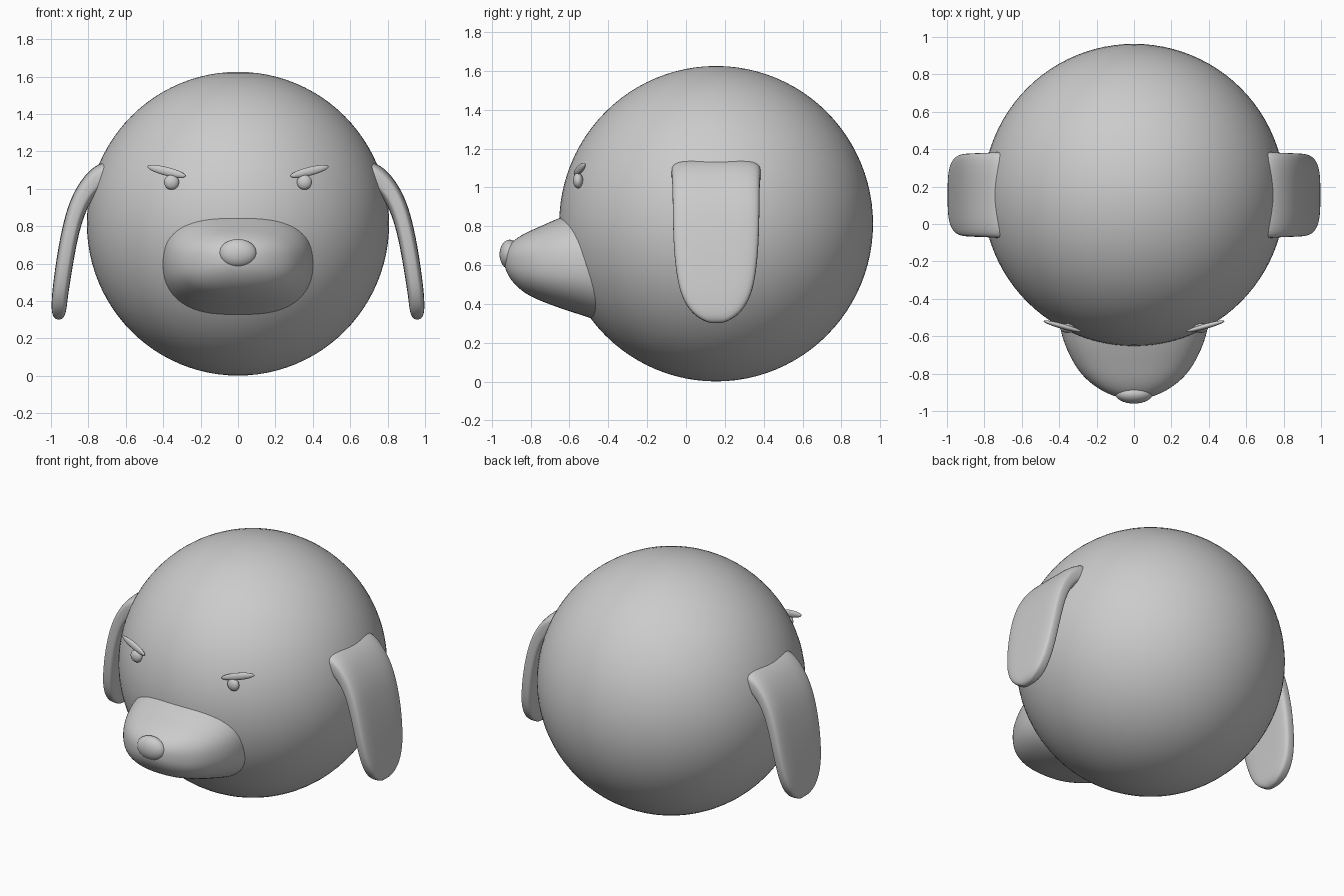
import bpy, bmesh
from math import sin, cos, pi, copysign
from mathutils import Vector, Matrix

if "Cube" in bpy.data.objects:
    bpy.data.objects.remove(bpy.data.objects["Cube"])


def finish(name, bm, mirror=False, subdiv=0):
    bmesh.ops.recalc_face_normals(bm, faces=bm.faces)
    for f in bm.faces:
        f.smooth = True
    me = bpy.data.meshes.new(name)
    bm.to_mesh(me)
    bm.free()
    ob = bpy.data.objects.new(name, me)
    bpy.context.collection.objects.link(ob)
    if mirror:
        m = ob.modifiers.new("Mirror", 'MIRROR')
        m.use_axis[0] = True
        m.use_mirror_merge = False
    if subdiv:
        s = ob.modifiers.new("Subdivision", 'SUBSURF')
        s.levels = s.render_levels = subdiv
    return ob


def ellipsoid(name, centre, radii, x_dir=(1, 0, 0), mirror=False, segs=32):
    rot = Vector((1, 0, 0)).rotation_difference(Vector(x_dir)).to_matrix().to_4x4()
    mat = Matrix.Translation(centre) @ rot @ Matrix.Diagonal((*radii, 1))
    bm = bmesh.new()
    bmesh.ops.create_uvsphere(bm, u_segments=segs, v_segments=segs // 2, radius=1, matrix=mat)
    return finish(name, bm, mirror)


def loft(name, sections, power, mirror=False, n=32):
    """Skin superellipse sections given as (centre, half axis u, half axis v)."""
    bm = bmesh.new()
    rings = []
    for c, u, v in sections:
        ring = []
        for i in range(n):
            a = 2 * pi * i / n
            s = copysign(abs(cos(a)) ** (2 / power), cos(a))
            t = copysign(abs(sin(a)) ** (2 / power), sin(a))
            ring.append(bm.verts.new(c + u * s + v * t))
        rings.append(ring)
    for r0, r1 in zip(rings, rings[1:]):
        for i in range(n):
            j = (i + 1) % n
            bm.faces.new((r0[i], r0[j], r1[j], r1[i]))
    bm.faces.new(rings[0])
    bm.faces.new(rings[-1])
    return finish(name, bm, mirror, 2)


# Head ball
ellipsoid("head", (0, 0.155, 0.813), (0.808, 0.808, 0.812), segs=96)

# Snout: y, half width, top z, bottom z
snout = [(-0.36, 0.41, 0.94, 0.285), (-0.46, 0.41, 0.91, 0.315), (-0.55, 0.40, 0.88, 0.345),
         (-0.65, 0.372, 0.846, 0.377), (-0.75, 0.322, 0.80, 0.415), (-0.82, 0.27, 0.77, 0.447),
         (-0.88, 0.195, 0.735, 0.495), (-0.92, 0.115, 0.695, 0.55), (-0.936, 0.04, 0.65, 0.60)]
loft("snout", [(Vector((0, y, (t + b) / 2)), Vector((w, 0, 0)), Vector((0, 0, (t - b) / 2)))
               for y, w, t, b in snout], 2.4)

# Nose
ellipsoid("nose", (0, -0.908, 0.655), (0.1, 0.052, 0.076))

# Eyes and slanted brows
ellipsoid("eyes", (0.355, -0.556, 1.035), (0.04, 0.026, 0.04), mirror=True)
ellipsoid("eyebrows", (0.382, -0.547, 1.093), (0.109, 0.014, 0.023),
          x_dir=(0.2, 0.055, 0.05), mirror=True)

# Drooping ears: x, z, half thickness, half width
ear = [(0.64, 1.09, 0.075, 0.235), (0.73, 1.07, 0.07, 0.23), (0.80, 1.01, 0.056, 0.225),
       (0.858, 0.91, 0.05, 0.224), (0.895, 0.78, 0.047, 0.222), (0.92, 0.65, 0.046, 0.216),
       (0.94, 0.52, 0.045, 0.2), (0.952, 0.43, 0.043, 0.175), (0.957, 0.36, 0.041, 0.132),
       (0.959, 0.32, 0.033, 0.08), (0.96, 0.3, 0.015, 0.03)]
sections = []
for i, (x, z, t, w) in enumerate(ear):
    a, b = ear[max(i - 1, 0)], ear[min(i + 1, len(ear) - 1)]
    d = Vector((b[0] - a[0], 0, b[1] - a[1])).normalized()
    sections.append((Vector((x, 0.155, z)), Vector((-d.z, 0, d.x)) * t, Vector((0, w, 0))))
loft("ears", sections, 4, mirror=True)
